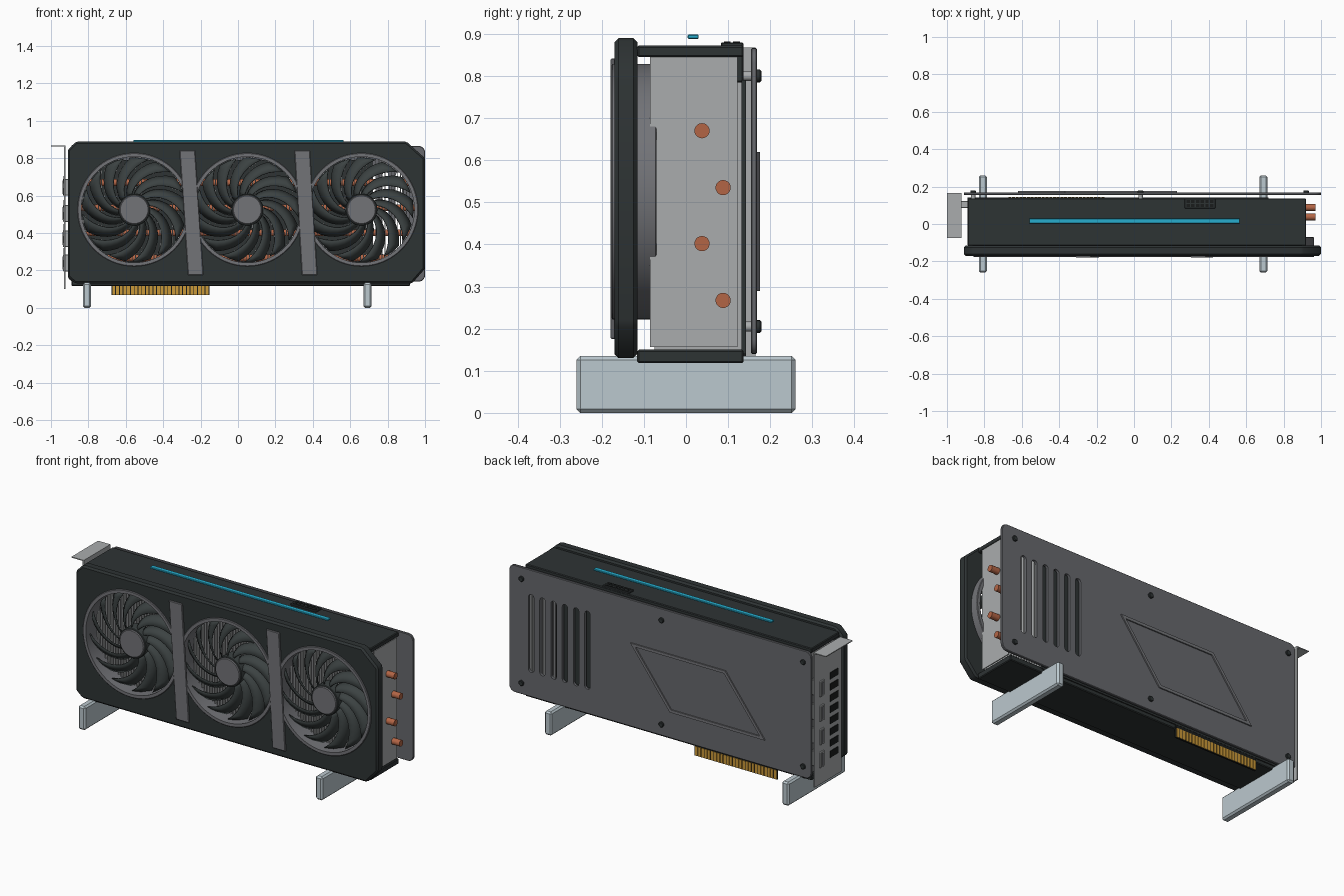
import bpy, bmesh
from math import sin, cos, pi, radians, hypot
from mathutils import Matrix, Vector

cube = bpy.data.objects.get("Cube")
if cube:
    bpy.data.objects.remove(cube, do_unlink=True)


def material(name, *rgb):
    m = bpy.data.materials.new(name)
    m.use_nodes = True
    m.diffuse_color = (*rgb, 1)
    node = next(n for n in m.node_tree.nodes if n.type == 'BSDF_PRINCIPLED')
    node.inputs["Base Color"].default_value = (*rgb, 1)
    return m


SHROUD = material("shroud charcoal", .027, .033, .034)
BLADE = material("blade charcoal", .045, .055, .055)
TRIM = material("trim grey", .17, .173, .187)
PLATE = material("backplate grey", .135, .14, .153)
METAL = material("aluminium", .40, .415, .42)
COPPER = material("copper", .45, .13, .06)
GOLD = material("gold", .6, .32, .04)
CYAN = material("light cyan", .02, .42, .62)
STAND = material("pale stand", .50, .58, .62)
BLACK = material("black", .01, .012, .012)


def add(name, bm, mat):
    me = bpy.data.meshes.new(name)
    bm.to_mesh(me)
    bm.free()
    ob = bpy.data.objects.new(name, me)
    bpy.context.scene.collection.objects.link(ob)
    if mat:
        me.materials.append(mat)
        me.shade_smooth()
        me.set_sharp_from_angle(angle=radians(32))
    return ob


# Outlines in the x-z plane
def rect(x0, x1, z0, z1):
    return [(x0, z0), (x1, z0), (x1, z1), (x0, z1)]


def circle(x, z, r, n=64):
    return [(x + r * cos(2 * pi * i / n), z + r * sin(2 * pi * i / n)) for i in range(n)]


def rounded(x0, x1, z0, z1, r, n=6):
    pts = []
    corners = [(x1 - r, z1 - r), (x0 + r, z1 - r), (x0 + r, z0 + r), (x1 - r, z0 + r)]
    for q, (cx, cz) in enumerate(corners):
        for i in range(n + 1):
            a = (q + i / n) * pi / 2
            pts.append((cx + r * cos(a), cz + r * sin(a)))
    return pts


def prism(name, loops, y0, y1, mat, bevel=0, cut=None):
    """Extrude closed outlines from y0 to y1, with optional bevel and holes."""
    bm = bmesh.new()
    for loop in loops:
        rings = [[bm.verts.new((x, y, z)) for x, z in loop] for y in (y0, y1)]
        bm.faces.new(rings[0])
        bm.faces.new(rings[1][::-1])
        for i in range(len(loop)):
            j = (i + 1) % len(loop)
            bm.faces.new((rings[0][j], rings[0][i], rings[1][i], rings[1][j]))
    bmesh.ops.recalc_face_normals(bm, faces=bm.faces[:])
    if bevel:
        small = len(loops[0]) <= 8
        edges = [e for e in bm.edges
                 if small or abs(e.verts[0].co.y - e.verts[1].co.y) < 1e-6]
        bmesh.ops.bevel(bm, geom=edges, offset=bevel, segments=1,
                        affect='EDGES', profile=.5)
    ob = add(name, bm, mat)
    if cut:
        cutter = prism(name + "_cutter", cut, y0 - .05, y1 + .05, None)
        cutter.hide_render = True
        mod = ob.modifiers.new("holes", 'BOOLEAN')
        mod.operation, mod.solver, mod.object = 'DIFFERENCE', 'EXACT', cutter
        bpy.context.view_layer.update()
        dg = bpy.context.evaluated_depsgraph_get()
        me = bpy.data.meshes.new_from_object(ob.evaluated_get(dg), depsgraph=dg)
        ob.modifiers.clear()
        ob.data = me
        bpy.data.objects.remove(cutter, do_unlink=True)
        me.shade_smooth()
        me.set_sharp_from_angle(angle=radians(32))
    return ob


FAN_X = (-.555, .05, .66)
FAN_Z = .525

# Front shroud with clipped corners and three fan openings
outline = [(-.87, .13), (.93, .13), (1, .21), (1, .80), (.90, .89),
           (-.865, .89), (-.91, .845), (-.91, .165)]
prism("front_shroud", [outline], -.17, -.115, SHROUD, .01,
      [circle(x, FAN_Z, .297) for x in FAN_X])
prism("top_panel", [rect(-.89, .92, .845, .872)], -.116, .137, SHROUD, .004)
prism("bottom_panel", [rect(-.89, .92, .118, .15)], -.116, .137, SHROUD, .004)


# Slanted trim bars between the fans
def bar(x, shift, w=.082):
    return [(x + shift, .175), (x + shift + w, .175), (x + w, .842), (x, .842)]


prism("trim_bars", [bar(-.312, .045), bar(.302, .04)], -.179, -.168, TRIM, .003)


# Fans: duct ring, hub, motor and swept blades
def blades(name, cx, count=13, steps=8):
    bm = bmesh.new()
    half = .36 * 2 * pi / count
    for b in range(count):
        rows = []
        for i in range(steps + 1):
            f = i / steps
            r = .075 + .203 * f
            mid = 2 * pi * b / count - .95 * f
            row = []
            for t in (-1, 0, 1):
                a = mid + t * half
                y = -.128 + .02 * t - .006 * (1 - t * t)
                row.append(bm.verts.new((cx + r * cos(a), y, FAN_Z + r * sin(a))))
            rows.append(row)
        for p, q in zip(rows, rows[1:]):
            for k in (0, 1):
                bm.faces.new((p[k], p[k + 1], q[k + 1], q[k]))
    bmesh.ops.recalc_face_normals(bm, faces=bm.faces[:])
    ob = add(name, bm, BLADE)
    mod = ob.modifiers.new("thickness", 'SOLIDIFY')
    mod.thickness, mod.offset = .005, 0


for n, x in enumerate(FAN_X, 1):
    prism(f"fan_duct_{n}", [circle(x, FAN_Z, .303)], -.177, -.07, TRIM, .003,
          [circle(x, FAN_Z, .283)])
    prism(f"fan_hub_{n}", [circle(x, FAN_Z, .078, 40)], -.168, -.15, TRIM, .004)
    prism(f"fan_motor_{n}", [circle(x, FAN_Z, .085, 40)], -.162, -.088, BLADE, .003)
    blades(f"fan_blades_{n}", x)

# Heatsink fins and heat pipes
FINS = 110
prism("heatsink_fins",
      [rect(x, x + .004, .157, .845) for x in
       (-.88 + 1.796 * i / (FINS - 1) for i in range(FINS))], -.085, .122, METAL)

bm = bmesh.new()
for y, z in ((.038, .67), (.088, .535), (.038, .402), (.088, .267)):
    bmesh.ops.create_cone(bm, cap_ends=True, segments=20, radius1=.018, radius2=.018,
                          depth=1.84, matrix=Matrix.Translation((.05, y, z))
                          @ Matrix.Rotation(pi / 2, 4, 'Y'))
add("heat_pipes", bm, COPPER)

# Circuit board with gold edge contacts
prism("circuit_board", [rect(-.89, .72, .14, .79)], .132, .143, SHROUD)
prism("edge_tab", [rect(-.675, -.153, .068, .14)], .133, .142, BLACK)
contacts = [rect(x, x + .0155, .07, .122) for x in (-.672 + .0199 * i for i in range(26))]
prism("front_contacts", contacts, .130, .133, GOLD)
prism("back_contacts", contacts, .142, .145, GOLD)

# Power connector with sockets on its top face
prism("power_connector", [rect(.27, .435, .785, .88)], .083, .136, SHROUD, .003)
for y in (.09, .112):
    prism("power_sockets", [rect(x, x + .018, .879, .882) for x in
                            (.281 + .025 * i for i in range(6))], y, y + .016, BLACK)

# Backplate with vent slots, raised emblem frame and screws
slots = [rounded(x - .017, x + .017, .28, .725, .016, 4)
         for x in (.86 - .071 * i for i in range(6))]
prism("backplate", [rounded(-.91, 1, .14, .866, .035)], .154, .169, PLATE, .003, slots)

outer = [(.23, .62), (-.37, .62), (-.62, .29), (-.02, .29)]
inner = [(.199, .604), (-.362, .604), (-.589, .306), (-.028, .306)]
prism("emblem_frame", [outer], .165, .176, TRIM, 0, [inner])

screw_points = [(x, z) for x in (-.86, .035, .92) for z in (.205, .80)]
prism("backplate_screws", [circle(x, z, .015, 16) for x, z in screw_points],
      .165, .179, SHROUD, .003)
prism("backplate_standoffs", [circle(x, z, .012, 12) for x, z in screw_points
                              if x < .9], .135, .156, METAL)

# Mounting bracket with folded flange, ports and air vents
prism("bracket_plate", [rect(-.929, -.922, .10, .868)], -.075, .165, METAL)
prism("bracket_flange", [rect(-1, -.922, .863, .868)], -.075, .165, METAL)
ports = (.645, .505, .37, .24)
prism("display_ports", [rect(-.936, -.87, z - .045, z + .045) for z in ports],
      .085, .122, METAL, .003)
prism("port_openings", [rect(-.938, -.935, z - .035, z + .035) for z in ports],
      .094, .113, TRIM)
prism("bracket_vents", [rect(-.932, -.928, z - .019, z + .019) for z in
                        (.685 - .064 * i for i in range(8))], -.045, .028, BLACK)

# Light strip above the top panel
prism("light_strip", [rect(-.56, .565, .888, .898)], .004, .03, CYAN, .002)

# Display stand feet
for name, x in (("right_stand", -.808), ("left_stand", .692)):
    prism(name, [rect(x - .022, x + .022, 0, .135)], -.26, .26, STAND, .009)
